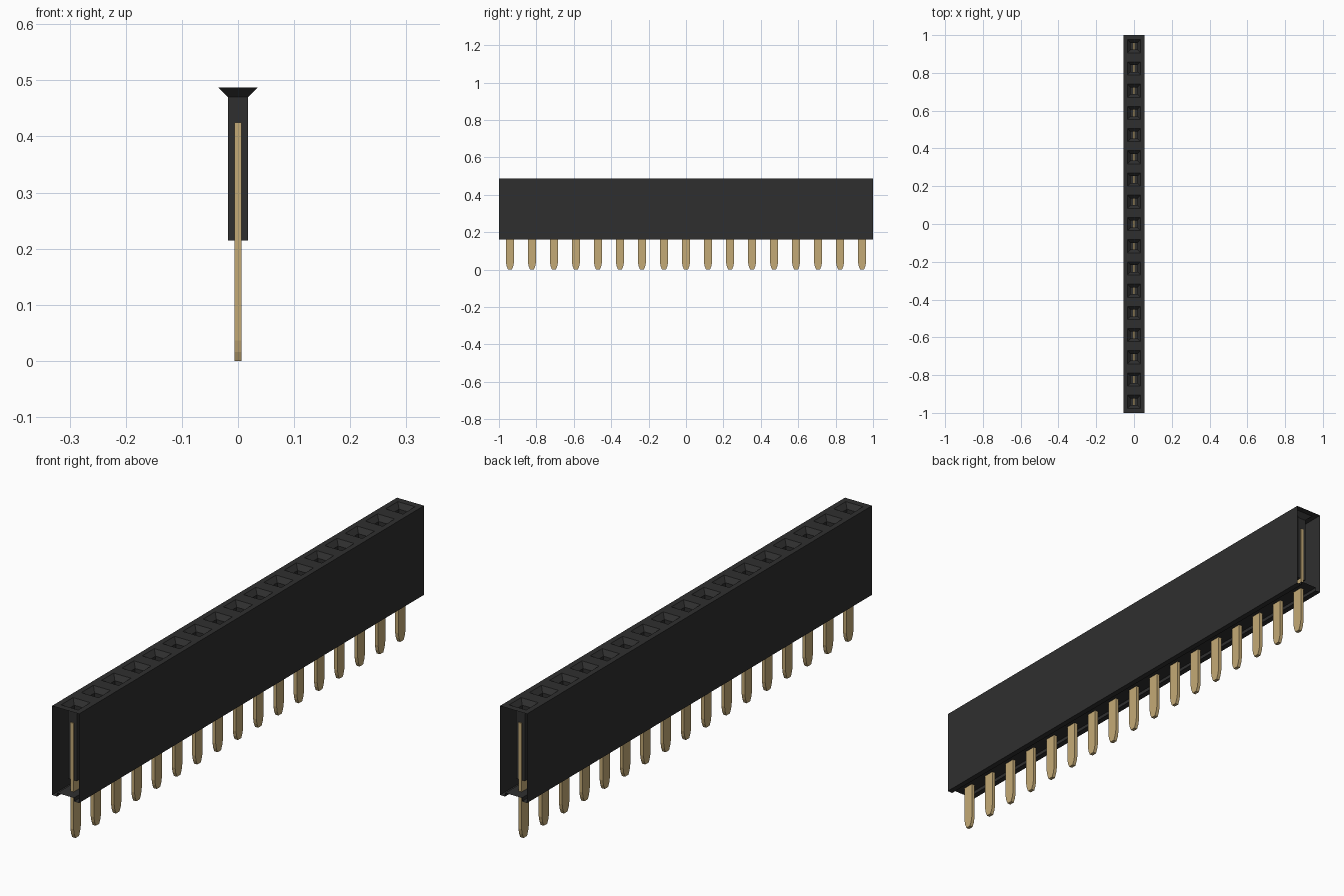
import bpy, bmesh

cube = bpy.data.objects.get("Cube")
if cube:
    bpy.data.objects.remove(cube, do_unlink=True)

COUNT = 17
PITCH = 2 / COUNT
HALF_X = 0.055
TOP, BASE, FLOOR = 0.487, 0.16, 0.173


def material(name, rgb, rough):
    m = bpy.data.materials.new(name)
    m.use_nodes = True
    m.diffuse_color = (*rgb, 1)
    bsdf = m.node_tree.nodes["Principled BSDF"]
    bsdf.inputs["Base Color"].default_value = (*rgb, 1)
    bsdf.inputs["Roughness"].default_value = rough
    return m


black = material("black plastic", (0.028, 0.028, 0.028), 0.6)
gold = material("pale gold metal", (0.55, 0.40, 0.18), 0.4)


def finish(bm, name, mat):
    me = bpy.data.meshes.new(name)
    bm.to_mesh(me)
    bm.free()
    me.materials.append(mat)
    return me


def add(name, me, y=0):
    ob = bpy.data.objects.new(name, me)
    ob.location.y = y
    bpy.context.collection.objects.link(ob)
    return ob


slots = [-1 + PITCH * (i + 0.5) for i in range(COUNT)]

# Housing: open-ended shell with a shallow channel along the underside
bm = bmesh.new()
half = [(-HALF_X, TOP), (-HALF_X, BASE), (-0.034, BASE), (-0.034, FLOOR)]
profile = half + [(-x, z) for x, z in reversed(half)]
rows = [[bm.verts.new((x, y, z)) for x, z in profile] for y in (-1, 1)]
for i in range(len(profile) - 1):
    bm.faces.new((rows[0][i], rows[1][i], rows[1][i + 1], rows[0][i + 1]))

# Top face with a funnel and a square socket for each contact
levels = [(HALF_X, PITCH / 2, TOP), (0.035, 0.035, TOP),
          (0.018, 0.018, 0.47), (0.018, 0.018, 0.215)]
for cy in slots:
    rings = [[bm.verts.new((sx * hx, cy + sy * hy, z))
              for sx, sy in ((1, -1), (1, 1), (-1, 1), (-1, -1))]
             for hx, hy, z in levels]
    for a, b in zip(rings, rings[1:]):
        for i in range(4):
            j = (i + 1) % 4
            bm.faces.new((a[i], a[j], b[j], b[i]))
    bm.faces.new(rings[-1])
bmesh.ops.remove_doubles(bm, verts=bm.verts, dist=1e-5)
add("housing", finish(bm, "housing", black))

# Contact: flat blade with a tapered tip, slightly wider than its socket
bm = bmesh.new()
side = [(0.021, 0.425), (0.021, 0.036), (0.017, 0.016), (0.010, 0)]
outline = side + [(-y, z) for y, z in reversed(side)]
blade = bm.faces.new([bm.verts.new((-0.0065, y, z)) for y, z in outline])
ext = bmesh.ops.extrude_face_region(bm, geom=[blade])
bmesh.ops.translate(bm, vec=(0.013, 0, 0),
                    verts=[v for v in ext["geom"] if isinstance(v, bmesh.types.BMVert)])
bmesh.ops.recalc_face_normals(bm, faces=bm.faces)
contact = finish(bm, "contact_pin", gold)
for n, cy in enumerate(slots, 1):
    add(f"contact_pin_{n:02d}", contact, cy)
